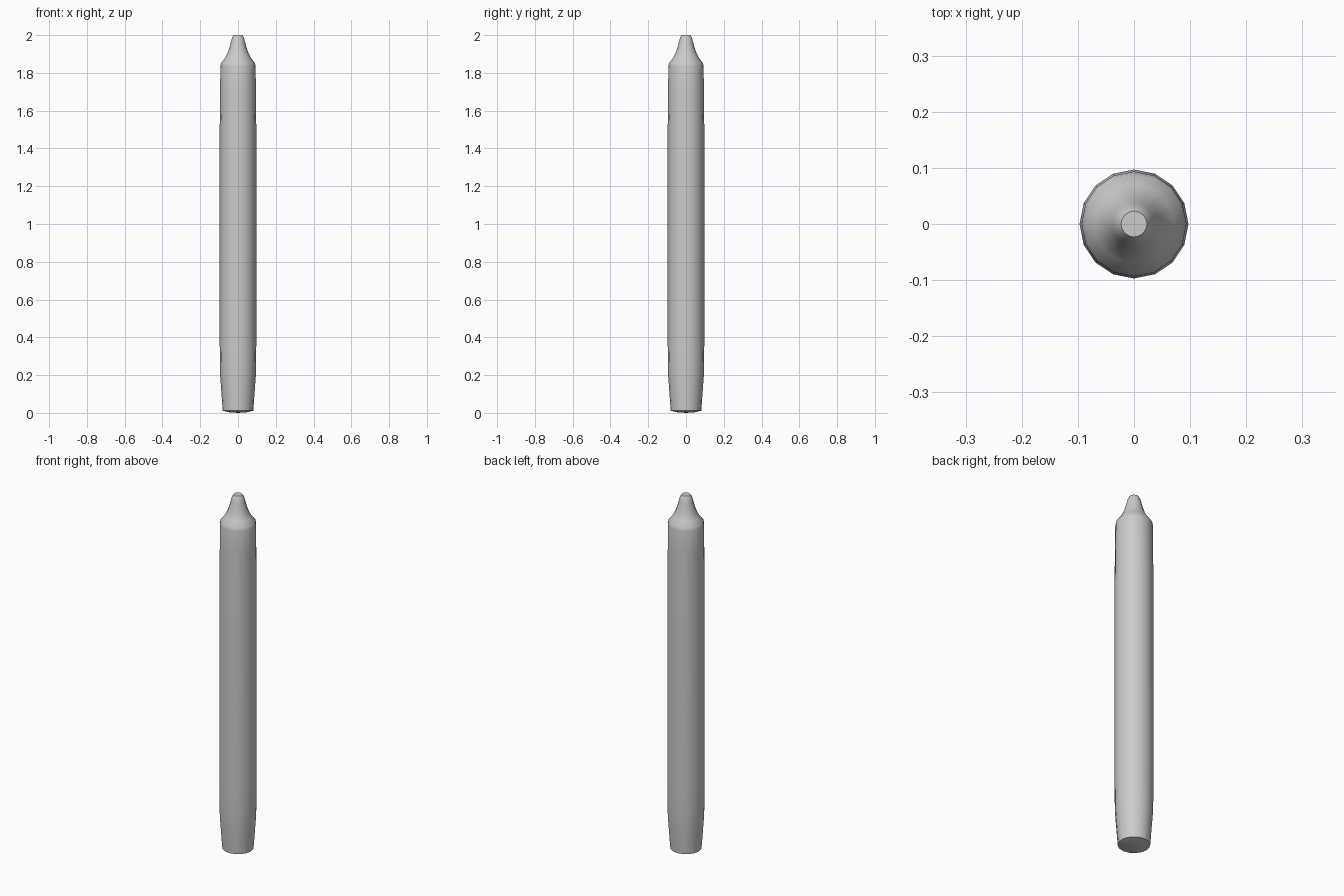
import bpy, bmesh, math

if "Cube" in bpy.data.objects:
    bpy.data.objects.remove(bpy.data.objects["Cube"])

SIDES = 16

# Candle silhouette from base to tip: (radius, height)
profile = [
    (0.045, 0.003), (0.081, 0.012), (0.088, 0.11), (0.094, 0.19), (0.096, 0.27),
    (0.097, 0.40), (0.097, 1.50), (0.0945, 1.70), (0.0935, 1.835), (0.090, 1.852),
    (0.070, 1.877), (0.055, 1.905), (0.045, 1.935), (0.037, 1.965),
    (0.031, 1.987), (0.023, 2.0),
]

bm = bmesh.new()
rings = []
for r, z in profile:
    rings.append([bm.verts.new((r * math.cos(2 * math.pi * i / SIDES),
                                r * math.sin(2 * math.pi * i / SIDES), z))
                  for i in range(SIDES)])

# Side walls
for low, high in zip(rings, rings[1:]):
    for i in range(SIDES):
        j = (i + 1) % SIDES
        bm.faces.new((low[i], low[j], high[j], high[i]))

# Flat tip and slightly bulged base
bm.faces.new(rings[-1])
base = bm.verts.new((0, 0, 0))
for i in range(SIDES):
    bm.faces.new((base, rings[0][(i + 1) % SIDES], rings[0][i]))
bmesh.ops.recalc_face_normals(bm, faces=bm.faces)

mesh = bpy.data.meshes.new("candle")
bm.to_mesh(mesh)
bm.free()
candle = bpy.data.objects.new("candle", mesh)
bpy.context.collection.objects.link(candle)

# Smooth sides, crisp tip and base rims
bpy.context.view_layer.objects.active = candle
candle.select_set(True)
bpy.ops.object.shade_smooth_by_angle(angle=math.radians(40))
